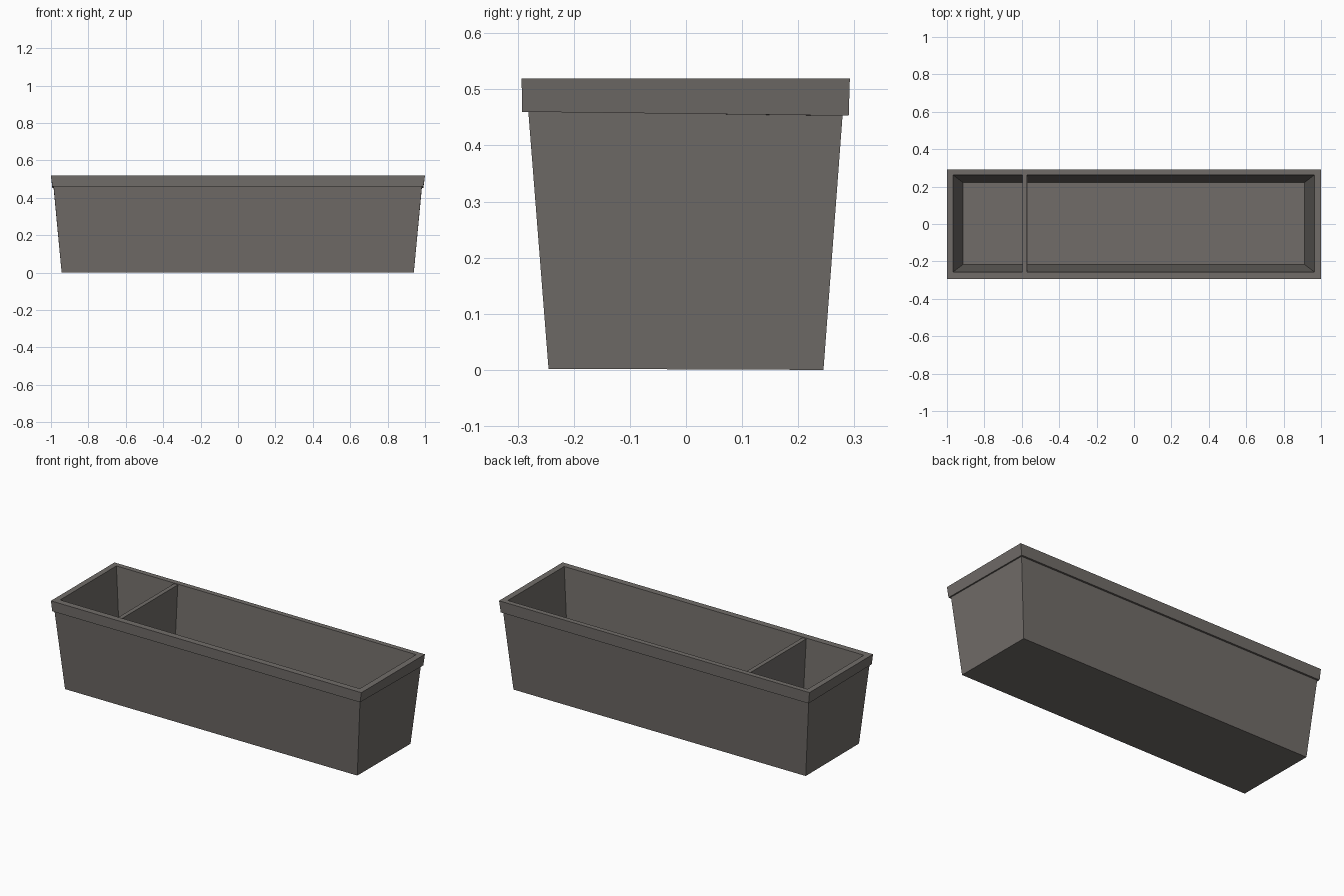
import bpy, bmesh

if "Cube" in bpy.data.objects:
    bpy.data.objects.remove(bpy.data.objects["Cube"])

mat = bpy.data.materials.new("warm dark grey")
mat.diffuse_color = (0.165, 0.152, 0.141, 1)
mat.use_nodes = True
mat.node_tree.nodes["Principled BSDF"].inputs["Base Color"].default_value = mat.diffuse_color


def lofted(name, rings):
    """Stack rectangular rings (x0, x1, y0, y1, z front, z back) into a closed solid."""
    bm = bmesh.new()
    loops = [[bm.verts.new(p) for p in
              ((x0, y0, zf), (x1, y0, zf), (x1, y1, zb), (x0, y1, zb))]
             for x0, x1, y0, y1, zf, zb in rings]
    for a, b in zip(loops, loops[1:]):
        for i in range(4):
            j = (i + 1) % 4
            bm.faces.new((a[i], a[j], b[j], b[i]))
    bm.faces.new(loops[0][::-1])
    bm.faces.new(loops[-1])
    bmesh.ops.recalc_face_normals(bm, faces=bm.faces)
    me = bpy.data.meshes.new(name)
    bm.to_mesh(me)
    bm.free()
    me.materials.append(mat)
    ob = bpy.data.objects.new(name, me)
    bpy.context.collection.objects.link(ob)
    return ob


# Tapered planter shell: outside wall, slightly tilted lip, then down the inside
lofted("planter_box", [
    (-0.943, 0.940, -0.245, 0.245, 0.002, 0.0),
    (-0.986, 0.983, -0.281, 0.279, 0.460, 0.453),
    (-0.993, 0.991, -0.292, 0.290, 0.460, 0.453),
    (-1.0, 1.0, -0.293, 0.292, 0.519, 0.519),
    (-0.967, 0.964, -0.256, 0.262, 0.519, 0.519),
    (-0.915, 0.912, -0.217, 0.222, 0.025, 0.025),
])

# Divider wall, tapered to follow the inside of the box
lofted("divider", [
    (-0.594, -0.569, -0.218, 0.223, 0.02, 0.02),
    (-0.596, -0.571, -0.257, 0.263, 0.515, 0.515),
])
